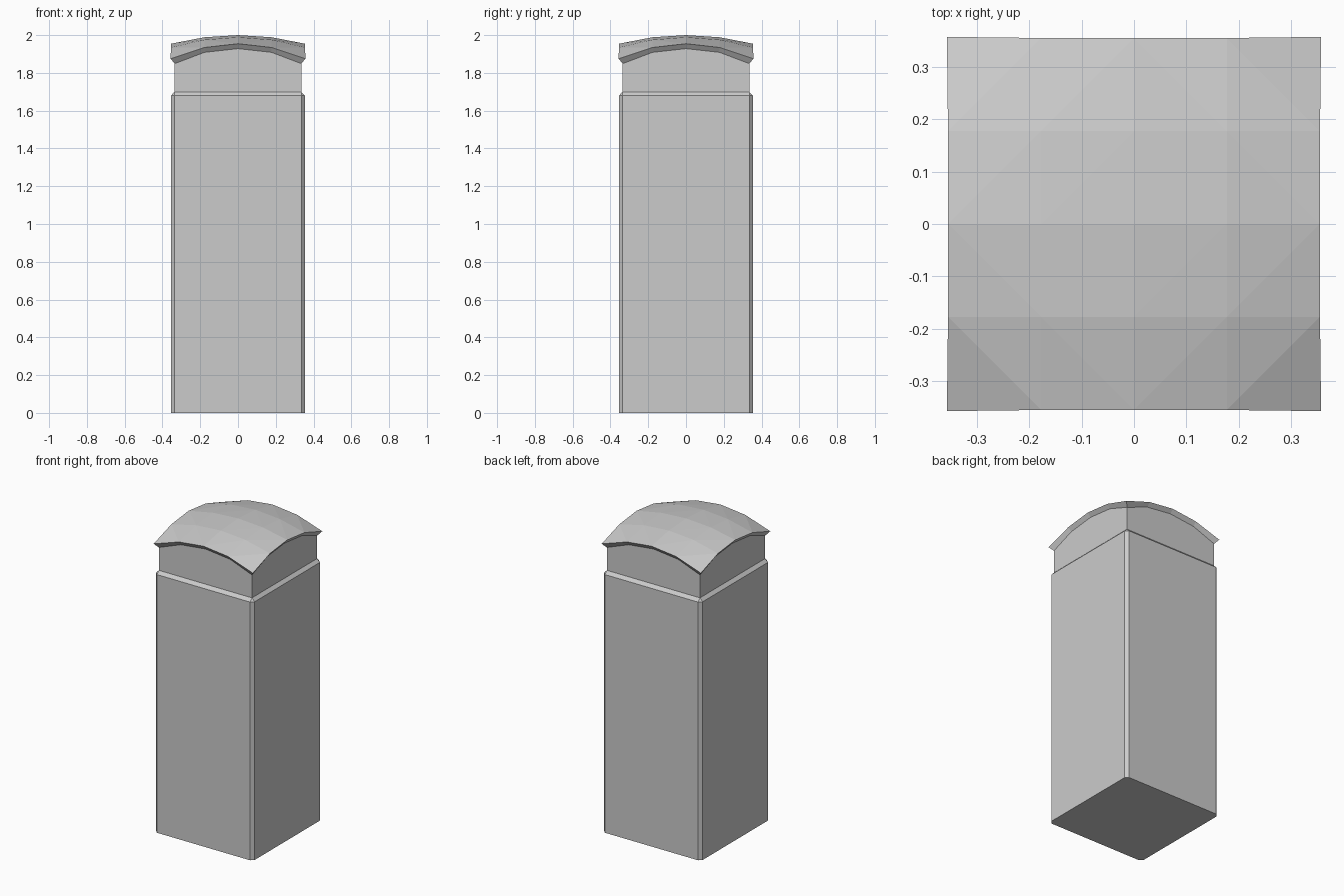
import bpy, bmesh
from math import radians

if "Cube" in bpy.data.objects:
    bpy.data.objects.remove(bpy.data.objects["Cube"])

OUT, IN = 0.355, 0.335        # outer and inset half widths
SHOULDER, NECK = 1.68, 1.70   # start and end of the shoulder chamfer


def finish(bm, name):
    bmesh.ops.recalc_face_normals(bm, faces=bm.faces[:])
    mesh = bpy.data.meshes.new(name)
    bm.to_mesh(mesh)
    bm.free()
    obj = bpy.data.objects.new(name, mesh)
    bpy.context.collection.objects.link(obj)
    return obj


def clamp(v):
    return max(-IN, min(IN, v))


# Pillar body: chamfered square column with a chamfered shoulder
bm = bmesh.new()
for sx in (-1, 1):
    for sy in (-1, 1):
        for z in (0, SHOULDER):
            bm.verts.new((sx * OUT, sy * IN, z))
            bm.verts.new((sx * IN, sy * OUT, z))
        bm.verts.new((sx * IN, sy * IN, NECK))
bmesh.ops.convex_hull(bm, input=bm.verts[:])
bmesh.ops.dissolve_limit(bm, angle_limit=radians(1), verts=bm.verts[:], edges=bm.edges[:])
top = [f for f in bm.faces if all(v.co.z > NECK - 0.001 for v in f.verts)]
bmesh.ops.delete(bm, geom=top, context='FACES_ONLY')   # the neck continues here
finish(bm, "pillar_body")

# Domed cap: a 4 x 4 grid bulged upward, corners drooping and flaring slightly
bm = bmesh.new()
bmesh.ops.create_grid(bm, x_segments=4, y_segments=4, size=OUT)
for v in bm.verts:
    x2, y2 = v.co.x ** 2, v.co.y ** 2
    v.co.z = 2 - 0.361 * (x2 + y2) - 2.14 * x2 * y2
    if x2 > 0.1 and y2 > 0.1:
        v.co.x *= 1.006
        v.co.y *= 1.006
rim = [e for e in bm.edges if e.is_boundary]

# Split each quad along its higher diagonal
for f in bm.faces[:]:
    a, b, c, d = f.verts
    pair = (a, c) if a.co.z + c.co.z > b.co.z + d.co.z else (b, d)
    bmesh.utils.face_split(f, *pair)

# Sloping underside of the rim, then the neck down to the shoulder
for step in ("underside", "neck"):
    geom = bmesh.ops.extrude_edge_only(bm, edges=rim)["geom"]
    rim = [g for g in geom if isinstance(g, bmesh.types.BMEdge) and g.is_boundary]
    for v in {v for e in rim for v in e.verts}:
        v.co.x, v.co.y = clamp(v.co.x), clamp(v.co.y)
        v.co.z = v.co.z - 0.026 if step == "underside" else NECK
finish(bm, "domed_cap_and_neck")
